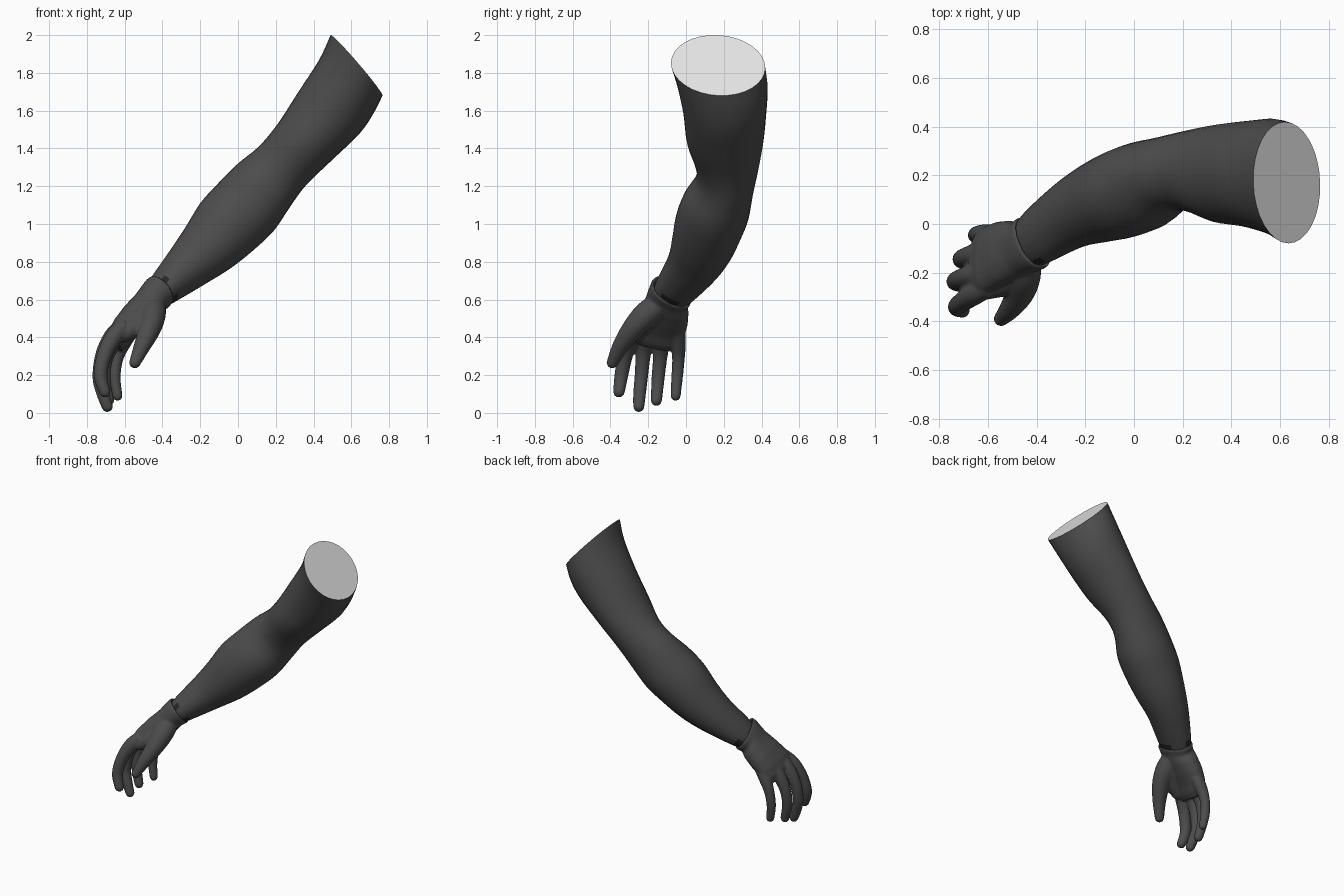
import bpy, bmesh, math
from mathutils import Vector as V

if "Cube" in bpy.data.objects:
    bpy.data.objects.remove(bpy.data.objects["Cube"])


def material(name, value):
    m = bpy.data.materials.new(name)
    m.diffuse_color = (value, value, value, 1)
    m.use_nodes = True
    m.node_tree.nodes["Principled BSDF"].inputs["Base Color"].default_value = m.diffuse_color
    return m


SLEEVE = material("dark grey", 0.073)
CAP = material("light grey", 0.8)
SHADOW = material("near black", 0.02)


def spline(rows, steps):
    """Catmull-Rom interpolation of rows of vectors."""
    out = []
    for i in range(len(rows) - 1):
        p = [rows[max(0, min(len(rows) - 1, i + k))] for k in (-1, 0, 1, 2)]
        for s in range(steps):
            t = s / steps
            out.append([0.5 * (2 * b + (c - a) * t + (2 * a - 5 * b + 4 * c - d) * t * t
                               + (3 * b - a - 3 * c + d) * t ** 3) for a, b, c, d in zip(*p)])
    out.append(rows[-1])
    return out


def loft(bm, rings, sides, power=1.0):
    """Skin closed rings given as (centre, axis u, axis v); returns end caps and side faces."""
    def bend(x):
        return math.copysign(abs(x) ** power, x)
    loops = []
    for c, u, v in rings:
        angles = [2 * math.pi * k / sides for k in range(sides)]
        loops.append([bm.verts.new(c + u * bend(math.cos(a)) + v * bend(math.sin(a))) for a in angles])
    faces = []
    for a, b in zip(loops, loops[1:]):
        for k in range(sides):
            n = (k + 1) % sides
            faces.append(bm.faces.new((a[k], a[n], b[n], b[k])))
    return bm.faces.new(loops[0][::-1]), bm.faces.new(loops[-1]), faces


def finish(bm, name, mats):
    bmesh.ops.recalc_face_normals(bm, faces=bm.faces[:])
    me = bpy.data.meshes.new(name)
    bm.to_mesh(me)
    bm.free()
    for m in mats:
        me.materials.append(m)
    ob = bpy.data.objects.new(name, me)
    bpy.context.collection.objects.link(ob)
    return ob


# Arm: upper edge x z, lower edge x z, centre y, half depth
ARM = [(.49, 2.0, .765, 1.68, .17, .25), (.43, 1.87, .72, 1.59, .193, .24),
       (.32, 1.70, .645, 1.48, .206, .22), (.21, 1.53, .505, 1.345, .208, .203),
       (.11, 1.41, .36, 1.205, .218, .168), (.0, 1.32, .275, 1.09, .204, .157),
       (-.11, 1.21, .19, .965, .158, .183), (-.2, 1.11, .08, .86, .12, .182),
       (-.28, .98, -.04, .765, .083, .165), (-.36, .86, -.17, .685, .034, .141),
       (-.45, .73, -.33, .59, -.05, .118), (-.485, .665, -.395, .555, -.09, .098)]
centres = [V(((a + c) / 2, y, (b + d) / 2)) for a, b, c, d, y, r in ARM]
rows = []
for i, (a, b, c, d, y, r) in enumerate(ARM):
    u = V(((a - c) / 2, 0, (b - d) / 2))
    t = centres[min(i + 1, len(ARM) - 1)] - centres[max(i - 1, 0)]
    v = t.cross(u).normalized() if i > 1 else V((-.03, 1, -.05)).normalized()
    rows.append((centres[i], u, v * r))
bm = bmesh.new()
SIDES = 32
cap, end, skin = loft(bm, spline(rows, 4), SIDES)
for f in skin:
    f.smooth = True
# Dark notches where the arm enters the glove
for j, f in enumerate(skin[-4 * SIDES:]):
    if j % SIDES in (6, 7, 8, 9, 15, 16, 17, 18, 19, 25, 26):
        f.material_index = 2
cap.material_index = 1
for e in cap.edges:
    e.smooth = False
finish(bm, "arm", [SLEEVE, CAP, SHADOW])

# Glove palm with a hollow cuff: centre, width direction, thickness direction, half sizes
bm = bmesh.new()
wrist = V((-.417, -.075, .640))
w0, h0, t0 = V((.31, -.85, .39)), V((-.65, .05, .70)), V((-.65, -.45, -.60))
PALM = [(wrist + t0 * .05, w0, h0, .097, .070),
        (wrist, w0, h0, .107, .079),
        (wrist - t0 * .004, w0, h0, .119, .092),
        (wrist + t0 * .012, w0, h0, .121, .093),
        (wrist + t0 * .045, w0, h0, .115, .088),
        (V((-.485, -.10, .565)), V((.2, -.93, .3)), V((-.68, .03, .7)), .122, .084),
        (V((-.545, -.12, .505)), V((.08, -.96, .25)), V((-.72, 0, .69)), .134, .080),
        (V((-.60, -.145, .445)), V((-.02, -.97, .2)), V((-.76, 0, .65)), .142, .070),
        (V((-.632, -.160, .395)), V((-.05, -.97, .2)), V((-.8, 0, .6)), .138, .060),
        (V((-.647, -.163, .358)), V((-.05, -.97, .2)), V((-.8, 0, .6)), .118, .038)]
loft(bm, [(c, w.normalized() * a, h.normalized() * b) for c, w, h, a, b in PALM], 32, 0.88)


def finger(points):
    """Tapered tube through x, y, z, radius points with a round tip."""
    path = spline([(V(p[:3]), V((p[3], 0, 0))) for p in points], 5)
    rings = []
    for i, (c, r) in enumerate(path):
        t = path[min(i + 1, len(path) - 1)][0] - path[max(i - 1, 0)][0]
        u = t.cross(V((0, 1, 0))).normalized()
        rings.append((c, u * r.x, t.cross(u).normalized() * r.x))
    t.normalize()
    c, u, v = rings[-1]
    for a in (.4, .8, 1.2, 1.45):
        rings.append((c + t * r.x * math.sin(a), u * math.cos(a), v * math.cos(a)))
    loft(bm, rings, 16)


# Index, middle, ring, little finger and thumb
finger([(-.60, -.255, .46, .045), (-.655, -.285, .405, .048), (-.705, -.32, .31, .041),
        (-.728, -.342, .20, .037), (-.705, -.355, .112, .031)])
finger([(-.61, -.19, .46, .045), (-.665, -.21, .405, .046), (-.715, -.226, .31, .040),
        (-.735, -.237, .19, .036), (-.715, -.246, .10, .034), (-.692, -.25, .034, .030)])
finger([(-.60, -.11, .45, .045), (-.65, -.125, .39, .045), (-.698, -.137, .29, .038),
        (-.710, -.148, .18, .035), (-.685, -.157, .066, .030)])
finger([(-.56, -.05, .45, .045), (-.605, -.042, .375, .042), (-.640, -.040, .29, .034),
        (-.652, -.047, .19, .031), (-.638, -.055, .09, .027)])
finger([(-.445, -.14, .58, .062), (-.452, -.21, .52, .070), (-.468, -.28, .445, .060),
        (-.507, -.345, .355, .045), (-.546, -.390, .266, .031)])
# Web between thumb and index finger
finger([(-.48, -.20, .51, .06), (-.53, -.24, .465, .055), (-.60, -.265, .42, .045)])
glove = finish(bm, "gloved_hand", [SLEEVE])
blend = glove.modifiers.new("blend", 'REMESH')
blend.mode = 'VOXEL'
blend.voxel_size = 0.007
blend.use_smooth_shade = True
soften = glove.modifiers.new("soften", 'SMOOTH')
soften.factor = 0.5
soften.iterations = 6
